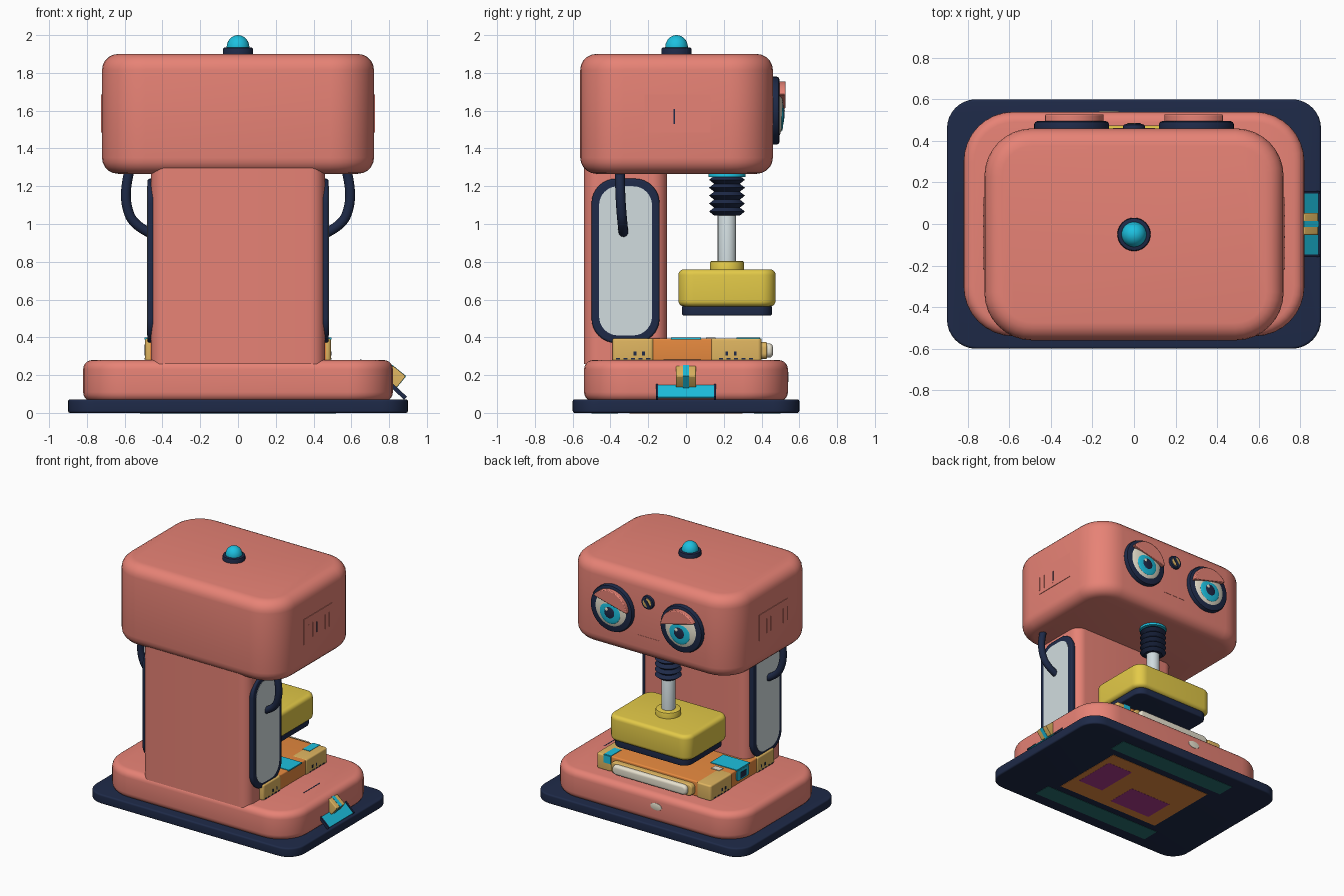
import bpy, bmesh, math
from mathutils import Matrix, Vector

cube = bpy.data.objects.get("Cube")
if cube:
    bpy.data.objects.remove(cube, do_unlink=True)

made = []


def material(name, r, g, b):
    m = bpy.data.materials.new(name)
    m.use_nodes = True
    m.diffuse_color = (r, g, b, 1)
    m.node_tree.nodes["Principled BSDF"].inputs["Base Color"].default_value = (r, g, b, 1)
    return m


coral = material("coral", .8, .225, .18)
navy = material("navy", .013, .023, .065)
cyan = material("cyan", .012, .53, .74)
yellow = material("yellow", .77, .59, .065)
gold = material("gold", .75, .47, .12)
orange = material("orange", .8, .255, .05)
grey = material("light grey", .64, .72, .74)
cream = material("cream", .85, .8, .66)
plum = material("plum", .42, .045, .27)
teal = material("teal", .02, .165, .165)


def finish(name, bm, mat):
    bmesh.ops.recalc_face_normals(bm, faces=bm.faces)
    mesh = bpy.data.meshes.new(name)
    bm.to_mesh(mesh)
    bm.free()
    mesh.materials.append(mat)
    ob = bpy.data.objects.new(name, mesh)
    bpy.context.collection.objects.link(ob)
    made.append(ob)
    return ob


def box(name, mat, center, size, r=0, b=0, axis=2, tilt=0):
    """Box with rounded edges along one axis (r) and softened ends (b); tilt turns about y."""
    bm = bmesh.new()
    bmesh.ops.create_cube(bm, size=1, matrix=Matrix.Diagonal((*size, 1)))
    half = size[axis] / 2

    def ends(e):
        a, c = (v.co[axis] for v in e.verts)
        return abs(a - c) < 1e-5 and abs(abs(a) - half) < 1e-5

    if r:
        bmesh.ops.bevel(bm, geom=[e for e in bm.edges if not ends(e)], offset=r,
                        segments=8, profile=.5, affect='EDGES')
    if b:
        rim = [e for e in bm.edges if ends(e)]
        bmesh.ops.bevel(bm, geom=rim, offset=b, segments=5, profile=.5, affect='EDGES')
    ob = finish(name, bm, mat)
    ob.location = center
    ob.rotation_euler.y = tilt
    return ob


def lathe(name, mat, profile, center, back=False, stretch=1):
    """Spin (radius, height) points about z, or about +y when back is set."""
    bm = bmesh.new()
    vs = [bm.verts.new((r, 0, z)) for r, z in profile]
    es = [bm.edges.new(p) for p in zip(vs, vs[1:])]
    bmesh.ops.spin(bm, geom=vs + es, cent=(0, 0, 0), axis=(0, 0, 1),
                   angle=math.tau, steps=40, use_duplicate=False)
    bmesh.ops.remove_doubles(bm, verts=bm.verts, dist=1e-5)
    ob = finish(name, bm, mat)
    ob.location = center
    ob.scale.x = stretch
    if back:
        ob.rotation_euler.x = -math.pi / 2
    return ob


def dome(r, h, n=10):
    arc = [math.pi / 2 * i / n for i in range(n + 1)]
    return [(r * math.cos(a), h * math.sin(a)) for a in arc]


def disc(r, h, b=.01):
    return [(0, 0), (r, 0), (r, h - b), (r - b * .3, h - b * .3), (r - b, h), (0, h)]


# Base, column and head
box("base_plate", navy, (0, 0, .036), (1.8, 1.2, .072), .14, .012)
box("base_body", coral, (0, 0, .17), (1.64, 1.08, .22), .24, .05)
box("column", coral, (0, -.32, .78), (.92, .44, 1.04), .08)
box("head", coral, (0, -.05, 1.583), (1.44, 1.02, .634), .23, .085)

# Beacon on top
lathe("beacon_ring", navy, disc(.08, .045), (0, -.05, 1.89))
lathe("beacon_dome", cyan, [(.06, -.02)] + dome(.06, .065), (0, -.05, 1.935))

# Side windows, hoses and vents
for s, side in ((-1, "right"), (1, "left")):
    box(side + "_window_frame", navy, (s * .457, -.32, .805), (.044, .36, .87), .13, .012, 0)
    box(side + "_window", grey, (s * .46, -.32, .805), (.043, .28, .79), .1, 0, 0)

    curve = bpy.data.curves.new(side + "_hose", 'CURVE')
    curve.dimensions = '3D'
    curve.bevel_depth = .026
    curve.use_fill_caps = True
    spline = curve.splines.new('NURBS')
    path = ((.57, -.35, 1.3), (.592, -.35, 1.22), (.595, -.345, 1.1), (.55, -.335, .99), (.45, -.33, .945))
    spline.points.add(len(path) - 1)
    for p, (x, y, z) in zip(spline.points, path):
        p.co = (s * x, y, z, 1)
    spline.use_endpoint_u = True
    spline.order_u = 3
    curve.materials.append(navy)
    hose = bpy.data.objects.new(side + "_hose", curve)
    bpy.context.collection.objects.link(hose)

    box(side + "_head_panel", coral, (s * .719, -.045, 1.585), (.01, .35, .2))
    for i in range(7):
        box(f"{side}_vent_{i}", coral, (s * .7205, -.215 + i * .051, 1.57), (.01, .006, .11))
box("head_slot", navy, (.7215, -.062, 1.57), (.01, .009, .08))
box("base_slot", navy, (.65, -.02, .279), (.007, .2, .005))

# Eyes on the back-facing side of the head
for s, side in ((-1, "right"), (1, "left")):
    x = s * .3
    lathe(side + "_eye_rim", navy, disc(.18, .05, .015), (x, .445, 1.6), True)
    lathe(side + "_eyeball", cream, dome(.153, .04), (x, .475, 1.6), True)
    lathe(side + "_iris", cyan, dome(.088, .011), (x, .506, 1.578), True)
    lathe(side + "_pupil", navy, dome(.047, .009), (x, .512, 1.578), True)
    lathe(side + "_glint", cream, dome(.014, .005), (x + .022, .518, 1.6), True)

    # Eyelid: a circle segment pulled outwards, lower at the inner corner
    bm = bmesh.new()
    start, stop = math.radians(33), math.radians(176)
    arc = [start + (stop - start) * i / 20 for i in range(21)]
    face = bm.faces.new([bm.verts.new((s * .155 * math.cos(a), .455, .155 * math.sin(a))) for a in arc])
    pulled = bmesh.ops.extrude_face_region(bm, geom=[face])["geom"]
    tip = [v for v in pulled if isinstance(v, bmesh.types.BMVert)]
    bmesh.ops.translate(bm, verts=tip, vec=Vector((0, .073, 0)))
    lid = finish(side + "_eyelid", bm, coral)
    lid.location = (x, 0, 1.6)
    soft = lid.modifiers.new("soft", 'BEVEL')
    soft.width = .006
    soft.segments = 2

# Sensor between the eyes and a thin mouth line
lathe("sensor", navy, disc(.052, .03), (0, .45, 1.72), True)
lathe("sensor_lens", gold, disc(.036, .01, .003), (0, .473, 1.72), True)
box("sensor_bar", navy, (0, .481, 1.72), (.026, .008, .076), tilt=.6)
box("mouth_line", coral, (0, .459, 1.44), (.2, .006, .005))

# Press: collar, bellows, rod and head
py = .217
lathe("bellows_collar", cyan, disc(.098, .03), (0, py, 1.25))
folds = [(0, 1.045)]
for i in range(5):
    folds += [(.068, 1.045 + i * .042), (.095, 1.066 + i * .042)]
lathe("bellows", navy, folds + [(.068, 1.255), (0, 1.255)], (0, py, 0))
lathe("press_rod", grey, disc(.049, .3), (0, py, .78))
lathe("press_collar", yellow, disc(.09, .06), (0, py, .745))
box("press_block", yellow, (0, py, .662), (.7, .515, .196), .08, .03)
box("press_pad", navy, (0, py, .542), (.65, .475, .055), .07, .01)

# Work tray with corner guards, straps and handle
box("tray", orange, (0, 0, .335), (.97, .78, .118), .02, .01)
for sx in (-1, 1):
    for sy, y in ((-1, -.28), (1, .265)):
        tag = ("left" if sx > 0 else "right") + ("_back" if sy > 0 else "_front")
        w = .22 if sy < 0 else .27
        box(tag + "_tray_guard", gold, (sx * .43, y, .335), (.125, w, .12), .02, .012)
        for k in (-.02, .025):
            box(f"{tag}_tray_dot_{k}", navy, (sx * .489, y + sy * -.03 + k, .315), (.01, .014, .022))
        for k in range(5):
            box(f"{tag}_tray_stripe_{k}", navy, (sx * .489, y - .08 + k * .04, .286), (.01, .022, .008))
    box(f"tray_strap_{sx}", cyan, (sx * .38, 0, .394), (.23, .16, .01))
box("tray_tab", cyan, (.4, .33, .393), (.06, .125, .01))
box("tray_tab_front", cyan, (.4, .396, .365), (.06, .009, .06))
box("tray_latch", cyan, (-.487, 0, .345), (.01, .15, .08), .02, 0, 0)
box("tray_latch_core", navy, (-.49, 0, .34), (.01, .07, .045))
box("tray_label", cream, (-.36, .13, .394), (.07, .05, .009))
box("tray_handle_mount", gold, (0, .4, .33), (.7, .06, .09), .03, .01, 1)
box("tray_handle", cream, (0, .425, .33), (.64, .07, .076), .033, .02, 1)

# Badge on the base
lathe("base_badge", cream, disc(.028, .01, .004), (-.12, .533, .19), True, 1.8)

# Foot pedal and lever
box("pedal", cyan, (.85, 0, .112), (.095, .3, .012), tilt=.75)
for s in (-1, 1):
    box(f"pedal_end_{s}", navy, (.85, s * .153, .112), (.1, .012, .022), tilt=.75)
box("lever", gold, (.828, 0, .192), (.09, .105, .08), 0, .008, tilt=.68)
box("lever_stripe", cyan, (.828, 0, .192), (.094, .03, .083), tilt=.68)

# Plates under the base
box("underside_panel", orange, (0, 0, .001), (.9, .6, .006))
box("underside_patch_left", plum, (.29, .02, 0), (.22, .34, .006))
box("underside_patch_right", plum, (-.15, -.11, 0), (.36, .24, .006))
for s in (-1, 1):
    box(f"underside_strip_{s}", teal, (0, s * .43, .001), (1.04, .14, .006))

# Smooth shading with sharp corners kept
bpy.ops.object.select_all(action='DESELECT')
for ob in made:
    ob.select_set(True)
bpy.context.view_layer.objects.active = made[0]
bpy.ops.object.shade_smooth_by_angle(angle=math.radians(32))
